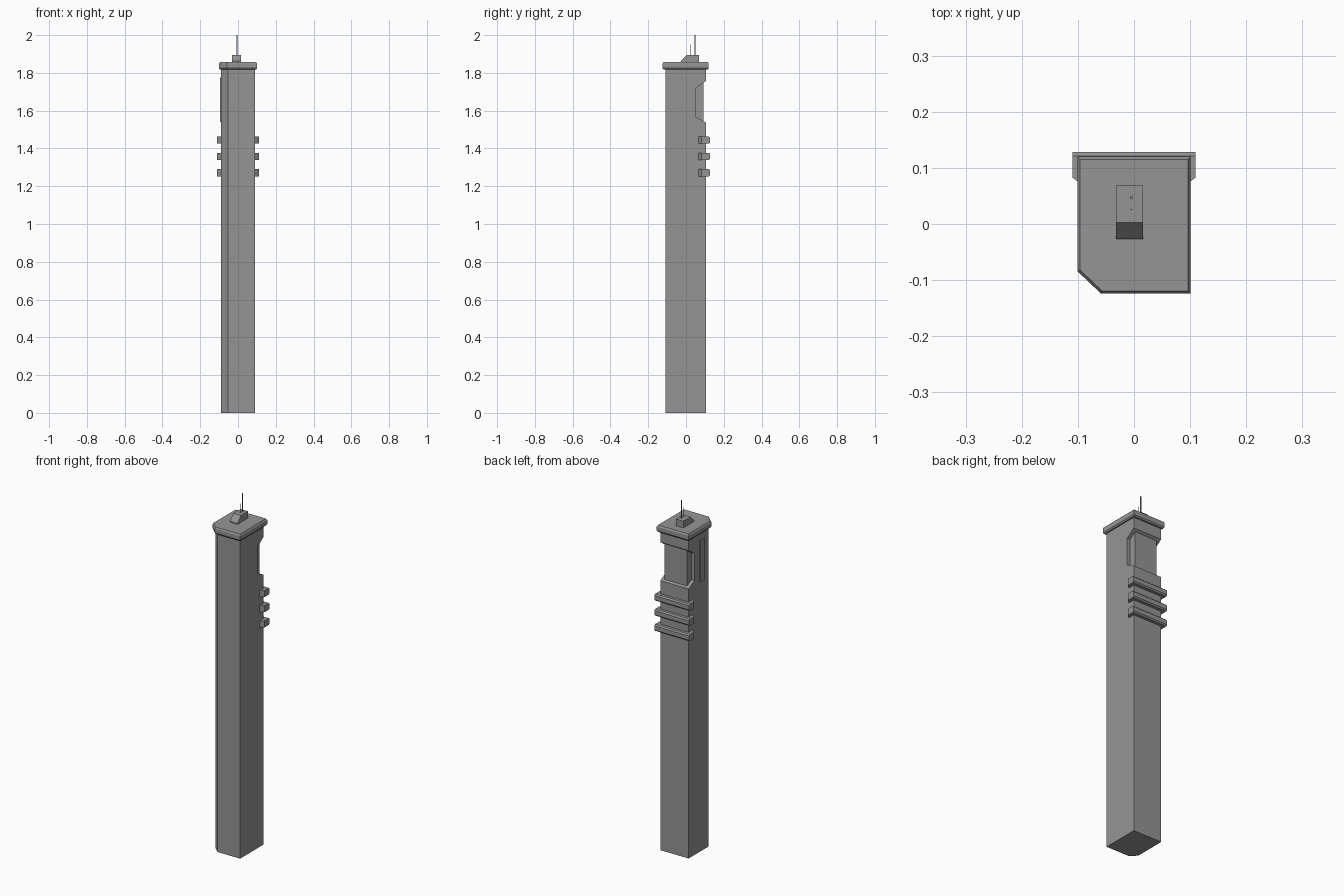
import bpy, bmesh
from mathutils import Vector

if "Cube" in bpy.data.objects:
    bpy.data.objects.remove(bpy.data.objects["Cube"])

mat = bpy.data.materials.new("concrete grey")
mat.diffuse_color = (0.30, 0.30, 0.30, 1)
mat.use_nodes = True
mat.node_tree.nodes["Principled BSDF"].inputs["Base Color"].default_value = mat.diffuse_color


def finish(name, bm):
    bmesh.ops.recalc_face_normals(bm, faces=bm.faces)
    me = bpy.data.meshes.new(name)
    bm.to_mesh(me)
    bm.free()
    me.materials.append(mat)
    ob = bpy.data.objects.new(name, me)
    bpy.context.collection.objects.link(ob)
    return ob


def loft(name, rings):
    """Solid through a list of rings with equal point counts."""
    bm = bmesh.new()
    loops = [[bm.verts.new(p) for p in r] for r in rings]
    n = len(loops[0])
    for a, b in zip(loops, loops[1:]):
        for i in range(n):
            j = (i + 1) % n
            bm.faces.new((a[i], a[j], b[j], b[i]))
    bm.faces.new(loops[0][::-1])
    bm.faces.new(loops[-1])
    return finish(name, bm)


def side_prism(name, profile, x0, x1):
    """Side profile (y, z) extruded along x."""
    return loft(name, [[(x, y, z) for y, z in profile] for x in (x0, x1)])


def box(name, x0, x1, y0, y1, z0, z1):
    return side_prism(name, [(y0, z0), (y1, z0), (y1, z1), (y0, z1)], x0, x1)


# Tower shaft with the wrap-around recess near the top of the back
shaft = side_prism("tower_shaft", [
    (-0.108, 0), (0.105, 0), (0.105, 1.538), (0.053, 1.565),
    (0.053, 1.72), (0.105, 1.757), (0.105, 1.825), (-0.108, 1.825)], -0.09, 0.089)

# Cut the front left corner off the shaft
bm = bmesh.new()
bm.from_mesh(shaft.data)
a, b = Vector((-0.09, -0.075, 0)), Vector((-0.053, -0.108, 0))
d = b - a
cut = bmesh.ops.bisect_plane(bm, geom=bm.verts[:] + bm.edges[:] + bm.faces[:],
                             plane_co=a, plane_no=Vector((d.y, -d.x, 0)), clear_outer=True)
edges = [e for e in cut["geom_cut"] if isinstance(e, bmesh.types.BMEdge)]
bmesh.ops.contextual_create(bm, geom=edges)
bmesh.ops.recalc_face_normals(bm, faces=bm.faces)
bm.to_mesh(shaft.data)
bm.free()

# Core filling the recess
box("recess_core", -0.071, 0.07, 0.04, 0.092, 1.53, 1.77)


# Roof slab with bevelled rim
def roof_ring(i, z):
    return [(-0.101 + i, -0.084 + i * 0.4, z), (-0.059 + i * 0.4, -0.124 + i, z),
            (0.101 - i, -0.124 + i, z), (0.101 - i, 0.12 - i, z), (-0.101 + i, 0.12 - i, z)]


loft("roof_slab", [roof_ring(0.005, 1.818), roof_ring(0, 1.825),
                   roof_ring(0, 1.849), roof_ring(0.005, 1.857)])


# Three bands wrapping the back, with bevelled back edges
def band_ring(i, z):
    return [(-0.08, 0.06, z), (-0.11, 0.083, z), (-0.11, 0.128 - i, z),
            (0.11, 0.128 - i, z), (0.11, 0.083, z), (0.08, 0.06, z)]


for k, z in enumerate((1.252, 1.339, 1.425)):
    loft(f"back_band_{k + 1}", [band_ring(0.007, z), band_ring(0, z + 0.007),
                                band_ring(0, z + 0.031), band_ring(0.007, z + 0.038)])

# Rooftop hut with sloping front
side_prism("roof_hut", [(-0.027, 1.855), (0.069, 1.855), (0.069, 1.895),
                        (0.003, 1.895), (-0.027, 1.862)], -0.032, 0.016)

# Antennas
for name, y, top, r in (("tall_antenna", 0.047, 2.0, 0.002), ("short_antenna", 0.026, 1.95, 0.001)):
    box(name, -0.005 - r, -0.005 + r, y - r, y + r, 1.89, top)

# Plain sign plate on the left side
box("side_sign_plate", -0.095, -0.089, -0.035, 0.005, 1.54, 1.775)
